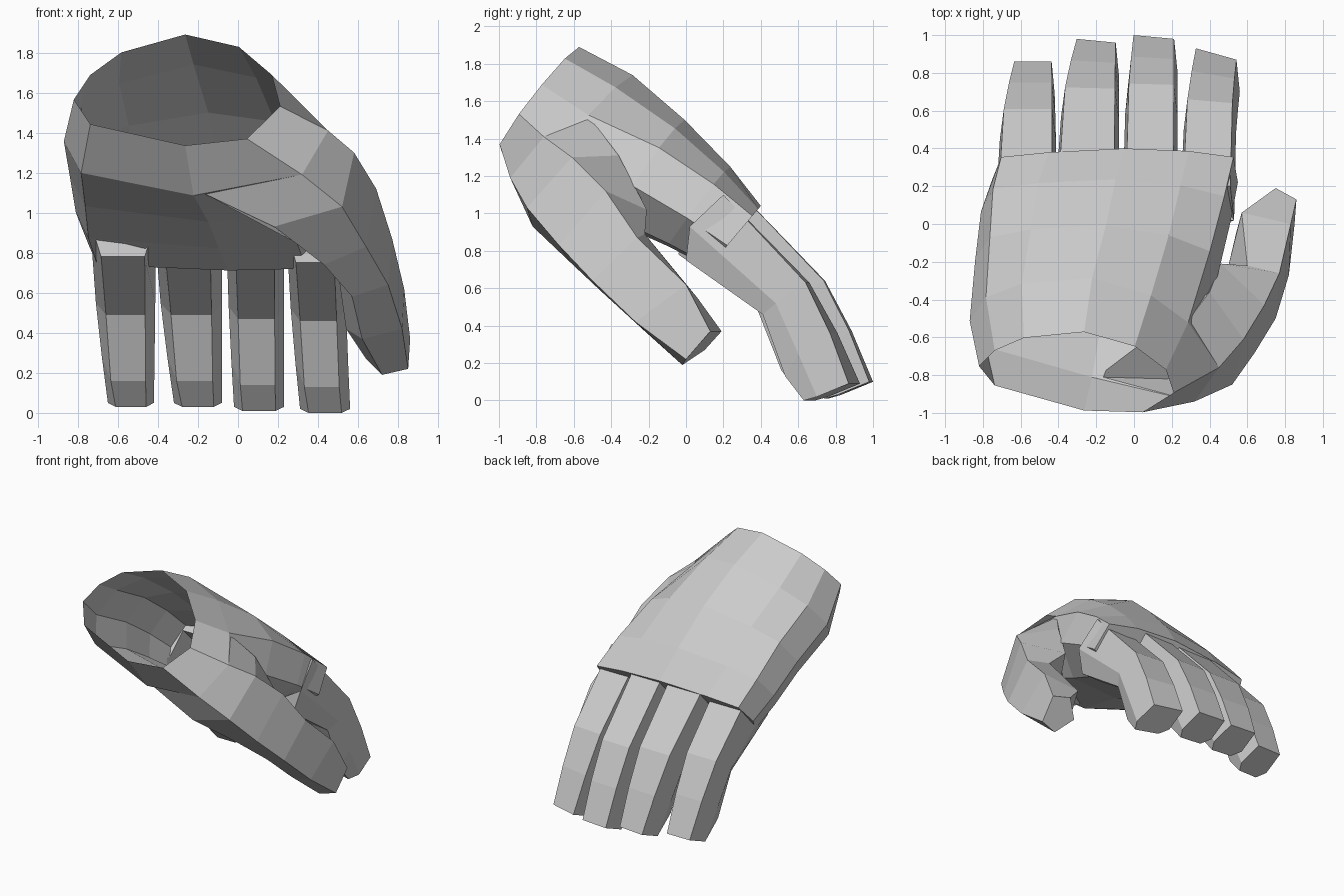
import bpy
import bmesh
from mathutils import Vector

cube = bpy.data.objects.get("Cube")
if cube:
    bpy.data.objects.remove(cube, do_unlink=True)

# One plain grey for the whole hand
grey = bpy.data.materials.new("light_grey")
grey.use_nodes = True
colour = (0.6, 0.6, 0.6, 1)
grey.diffuse_color = colour
grey.node_tree.nodes["Principled BSDF"].inputs["Base Color"].default_value = colour


def loft(name, rings):
    """Skin a list of equal-length point rings into a closed solid."""
    bm = bmesh.new()
    rows = [[bm.verts.new(Vector(p)) for p in ring] for ring in rings]
    count = len(rows[0])
    for a, b in zip(rows, rows[1:]):
        for i in range(count):
            j = (i + 1) % count
            bm.faces.new((a[i], a[j], b[j], b[i]))
    bm.faces.new(rows[0])
    bm.faces.new(rows[-1])
    bmesh.ops.recalc_face_normals(bm, faces=bm.faces)
    mesh = bpy.data.meshes.new(name)
    bm.to_mesh(mesh)
    bm.free()
    mesh.materials.append(grey)
    obj = bpy.data.objects.new(name, mesh)
    bpy.context.collection.objects.link(obj)
    return obj


def mix(a, b, t):
    return a + (b - a) * t


# Palm: one cross-section (across, through) stretched along the slope
section = [(0, .42), (.08, .64), (.23, .84), (.54, 1), (.8, .89), (.96, .64),
           (1, .36), (.84, .07), (.54, .01), (.08, .2)]


def palm_ring(left, right, top, bottom, square, skew):
    """Square flattens the rounding, skew pulls the little-finger side back."""
    ring = []
    for u, v in section:
        if v > .5:
            v = 1 - (1 - v) * (1 - square)
        elif v < .3:
            v *= 1 - square
        if u < .1:
            u *= 1 - square
        elif u > .9:
            u = 1 - (1 - u) * (1 - square)
        ring.append((mix(left, right, u),
                     mix(bottom[0], top[0], v) + skew * (.7 - u),
                     mix(bottom[1], top[1], v)))
    return ring


palm = [
    palm_ring(-.82, .21, (-.59, 1.89), (-1.01, 1.33), 0, .115),
    palm_ring(-.87, .33, (-.31, 1.74), (-.84, 1.08), .1, .15),
    palm_ring(-.84, .44, (-.02, 1.5), (-.4, .95), .25, .08),
    palm_ring(-.81, .51, (.23, 1.25), (-.1, .82), .4, .04),
    palm_ring(-.75, .55, (.4, 1.04), (.12, .71), .55, 0),
]
# The ball of the thumb widens the second ring
palm[1][6:8] = [(.45, -.76, 1.41), (.32, -.94, 1.19)]
hand = loft("hand", palm)

# Fingers: side profile as (top, widest, underside) points per joint
joints = [
    ((.3, 1.11), (.12, .94), (.1, .76)),
    ((.75, .64), (.59, .53), (.52, .47)),
    ((.89, .37), (.72, .26), (.65, .14)),
    ((1, .1), (.83, .03), (.76, .01)),
]


def finger(name, base, tip, dy, dz, slant):
    """Slant moves the outer corner of each joint back towards the wrist."""
    rings = []
    for k, profile in enumerate(joints):
        t = k / (len(joints) - 1)
        left, right = mix(base[0], tip[0], t), mix(base[1], tip[1], t)
        mid, half = (left + right) / 2, (right - left) / 2
        pairs = [[(mid + s * half * width, y + dy - s * slant * t, z + dz)
                  for s in (-1, 1)]
                 for (y, z), width in zip(profile, (.86, 1, .66))]
        (tl, tr), (wl, wr), (ul, ur) = pairs
        rings.append([tl, tr, wr, ur, ul, wl])
    return loft(name, rings)


parts = [
    finger("little_finger", (-.74, -.41), (-.65, -.42), -.14, .02, 0),
    finger("ring_finger", (-.42, -.08), (-.32, -.08), -.03, .02, .01),
    finger("middle_finger", (-.06, .23), (-.02, .23), -.01, 0, .01),
    finger("index_finger", (.24, .53), (.31, .56), -.1, -.01, .03),
]

# Thumb: five-sided rings running from the ball of the thumb to the tip
parts.append(loft("thumb", [
    [(.45, -.76, 1.41), (.32, -.94, 1.19), (-.2, -.81, 1.11),
     (.05, -.6, 1.2), (.28, -.52, 1.52)],
    [(.58, -.61, 1.3), (.52, -.85, 1.03), (.18, -.82, .93),
     (.25, -.5, .87), (.4, -.36, 1.31)],
    [(.69, -.43, 1.12), (.64, -.68, .83), (.43, -.62, .74),
     (.42, -.33, .8), (.46, -.21, 1.02)],
    [(.77, -.26, .87), (.75, -.5, .64), (.57, -.45, .58),
     (.5, -.22, .7), (.6, -.22, .89)],
    [(.83, 0, .62), (.82, -.27, .42), (.62, -.22, .37),
     (.54, -.05, .42), (.57, .06, .55)],
    [(.86, .13, .37), (.85, 0, .22), (.72, -.02, .19),
     (.64, .1, .27), (.75, .19, .37)],
]))

# Weld the digits onto the palm
for part in parts:
    union = hand.modifiers.new(part.name, "BOOLEAN")
    union.operation = "UNION"
    union.solver = "EXACT"
    union.object = part
bpy.context.view_layer.update()
depsgraph = bpy.context.evaluated_depsgraph_get()
welded = bpy.data.meshes.new_from_object(hand.evaluated_get(depsgraph))
hand.modifiers.clear()
hand.data = welded
for part in parts:
    bpy.data.objects.remove(part, do_unlink=True)

# Open the wrist by removing the cap across its rim
rim = [Vector(p) for p in palm[0]]
bm = bmesh.new()
bm.from_mesh(welded)
cap = [f for f in bm.faces
       if all(min((v.co - p).length for p in rim) < .001 for v in f.verts)]
bmesh.ops.delete(bm, geom=cap, context="FACES")
bm.to_mesh(welded)
bm.free()
